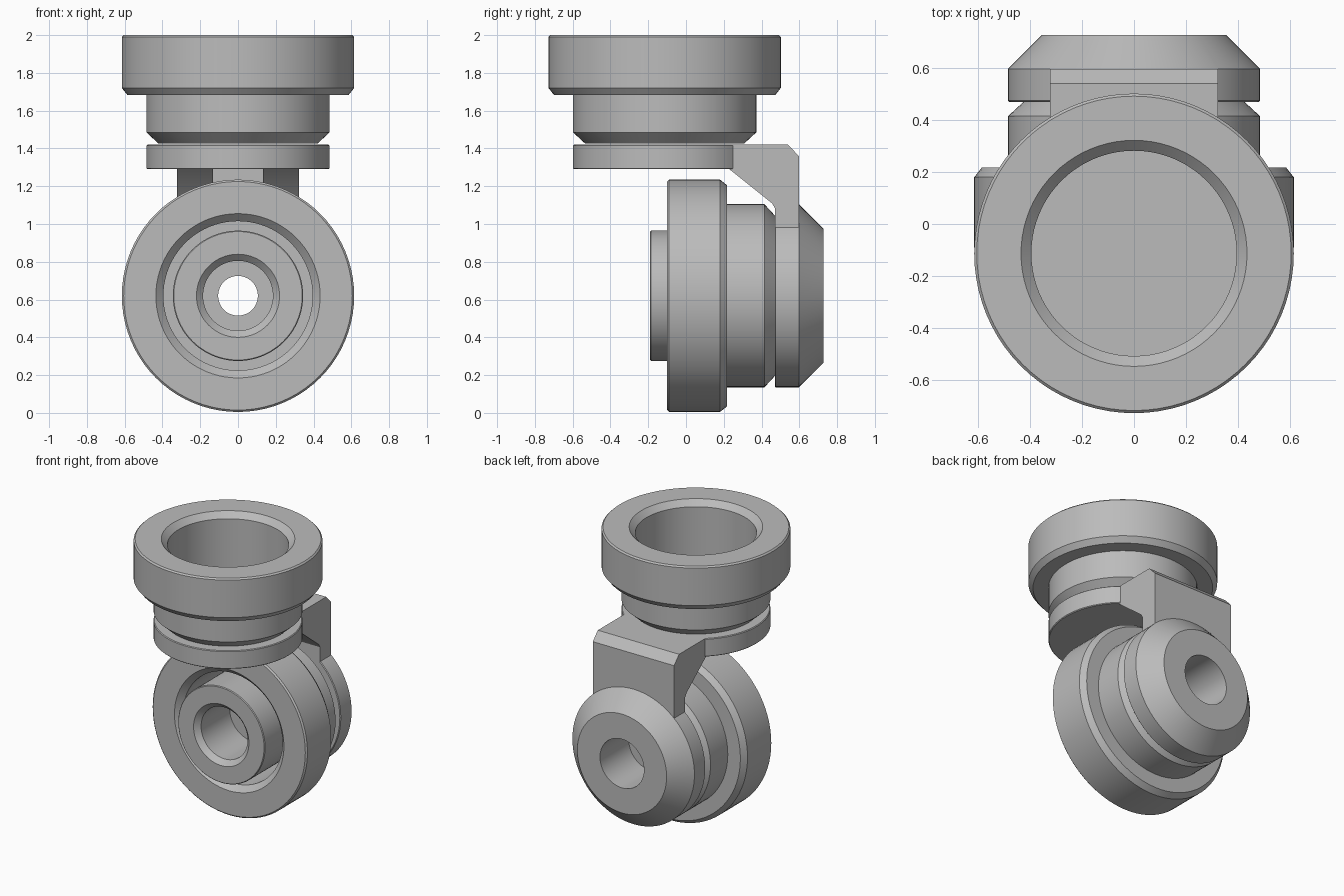
import bpy, bmesh, math
from mathutils import Matrix

if "Cube" in bpy.data.objects:
    bpy.data.objects.remove(bpy.data.objects["Cube"])

SEG = 80
CY = -0.113      # y of the upright axis
CZ = 0.62        # z of the horizontal axis

grey = bpy.data.materials.new("grey metal")
grey.diffuse_color = (0.5, 0.5, 0.5, 1)
grey.use_nodes = True
grey.node_tree.nodes["Principled BSDF"].inputs["Base Color"].default_value = grey.diffuse_color

UPRIGHT = Matrix.Translation((0, CY, 0))
SIDEWAYS = Matrix.Translation((0, 0, CZ)) @ Matrix.Rotation(math.pi / 2, 4, 'X')


def finish(name, bm):
    bmesh.ops.recalc_face_normals(bm, faces=bm.faces)
    me = bpy.data.meshes.new(name)
    bm.to_mesh(me)
    bm.free()
    me.materials.append(grey)
    ob = bpy.data.objects.new(name, me)
    bpy.context.collection.objects.link(ob)
    return ob


def lathe(name, profile, matrix, closed=True):
    """Spin (radius, height) points about local z; open profiles get flat caps."""
    bm = bmesh.new()
    rings = [[bm.verts.new((r * math.cos(a), r * math.sin(a), h))
              for a in (2 * math.pi * i / SEG for i in range(SEG))] for r, h in profile]
    pairs = list(zip(rings, rings[1:]))
    if closed:
        pairs.append((rings[-1], rings[0]))
    else:
        bm.faces.new(rings[0])
        bm.faces.new(rings[-1])
    for a, b in pairs:
        for i in range(SEG):
            j = (i + 1) % SEG
            bm.faces.new((a[i], a[j], b[j], b[i]))
    bm.transform(matrix)
    return finish(name, bm)


def extrude_x(name, outline, half):
    """Prism from a (y, z) outline, symmetric about x = 0."""
    bm = bmesh.new()
    f = bm.faces.new([bm.verts.new((-half, y, z)) for y, z in outline])
    new = bmesh.ops.extrude_face_region(bm, geom=[f])["geom"]
    bmesh.ops.translate(bm, vec=(2 * half, 0, 0),
                        verts=[v for v in new if isinstance(v, bmesh.types.BMVert)])
    return finish(name, bm)


def boolean(ob, other, op):
    m = ob.modifiers.new(op, 'BOOLEAN')
    m.operation, m.object, m.solver = op, other, 'EXACT'
    bpy.context.view_layer.objects.active = ob
    bpy.ops.object.modifier_apply(modifier=m.name)
    bpy.data.objects.remove(other, do_unlink=True)


# Stepped collar, used upright and sideways (height 0 is its open rim)
collar = [(.42, -.575), (.485, -.515), (.485, -.318), (.585, -.318), (.615, -.28),
          (.615, -.01), (.605, 0), (.435, 0), (.395, -.04), (.395, -.575)]
top = lathe("top_collar", [(r, h + 2.0) for r, h in collar], UPRIGHT)
front = lathe("front_collar", [(r, h + 0.1) for r, h in collar], SIDEWAYS)

# Bracket: arm with a clearance slot, top flange, hub with hollow axle
arm = extrude_x("bracket", [(.1, 1.42), (.54, 1.42), (.597, 1.36), (.597, .9), (.47, .9),
                            (.47, 1.085), (.455, 1.11), (.23, 1.29), (.1, 1.29)], .323)
slot = extrude_x("slot", [(.05, 1.29), (.47, 1.29), (.47, 1.0), (.05, 1.0)], .132)
boolean(arm, slot, 'DIFFERENCE')
flange = lathe("flange", [(.48, 1.29), (.485, 1.295), (.485, 1.415), (.48, 1.42)],
               UPRIGHT, closed=False)
boolean(arm, flange, 'UNION')
hub = lathe("hub", [(.105, -.17), (.185, -.17), (.185, .155), (.22, .19), (.34, .19),
                    (.345, .185), (.345, -.47), (.48, -.47), (.485, -.475), (.485, -.597),
                    (.355, -.727), (.175, -.727), (.175, -.40), (.105, -.40)], SIDEWAYS)
boolean(arm, hub, 'UNION')

# Smooth round walls, sharp edges
for ob in (top, front, arm):
    bpy.ops.object.select_all(action='DESELECT')
    ob.select_set(True)
    bpy.context.view_layer.objects.active = ob
    bpy.ops.object.shade_smooth_by_angle(angle=math.radians(25))
